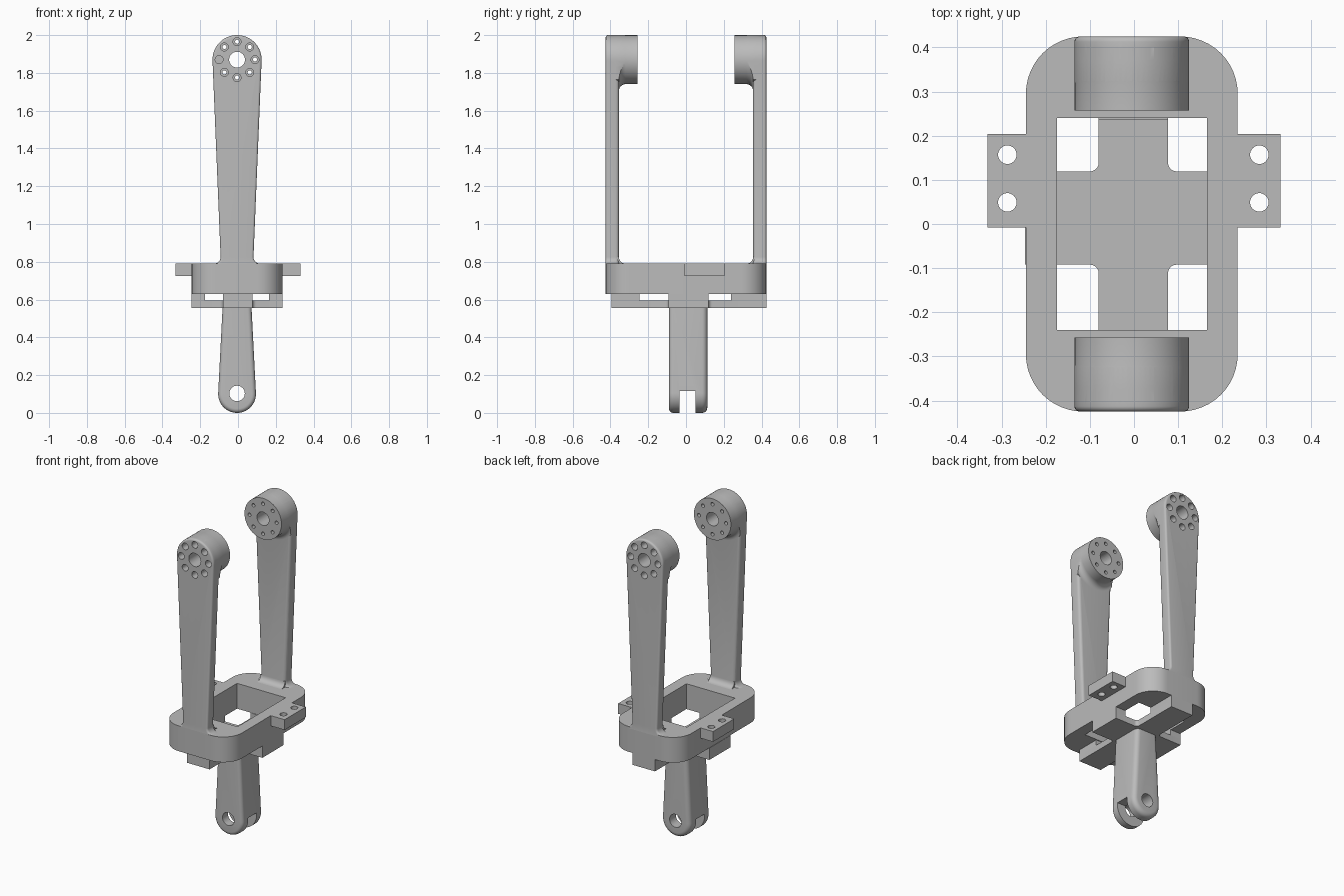
import bpy, bmesh
from math import sin, cos, pi, radians
from mathutils import Matrix

if "Cube" in bpy.data.objects:
    bpy.data.objects.remove(bpy.data.objects["Cube"])

CX = -0.005          # centre line of the body and arms
BODY_TOP, BODY_LOW, PLATE_LOW = 0.79, 0.63, 0.555

mat = bpy.data.materials.new("plain_grey")
mat.use_nodes = True
GREY = (0.5, 0.5, 0.5, 1)
mat.diffuse_color = GREY
mat.node_tree.nodes["Principled BSDF"].inputs["Base Color"].default_value = GREY


def finish(bm, name):
    bmesh.ops.recalc_face_normals(bm, faces=bm.faces)
    me = bpy.data.meshes.new(name)
    bm.to_mesh(me)
    bm.free()
    me.materials.append(mat)
    ob = bpy.data.objects.new(name, me)
    bpy.context.collection.objects.link(ob)
    return ob


def arc(cx, cy, r, a0, a1, n=8):
    """Points along a circular arc, angles in degrees."""
    angles = [radians(a0 + (a1 - a0) * i / n) for i in range(n + 1)]
    return [(cx + r * cos(a), cy + r * sin(a)) for a in angles]


def prism(name, pts, axis, lo, hi, round_lo=0, round_hi=0, open_z=None):
    """Extrude a profile along an axis, optionally rounding the rim of each end."""
    place = {"X": lambda u, v, w: (w, u, v),
             "Y": lambda u, v, w: (u, w, v),
             "Z": lambda u, v, w: (u, v, w)}[axis]
    bm = bmesh.new()
    ends = [[bm.verts.new(place(u, v, w)) for u, v in pts] for w in (lo, hi)]
    n = len(pts)
    caps = [bm.faces.new(e) for e in ends]
    for i in range(n):
        j = (i + 1) % n
        bm.faces.new((ends[0][i], ends[0][j], ends[1][j], ends[1][i]))
    rims = [[e for e in c.edges
             if open_z is None or any(abs(v.co.z - open_z) > 1e-4 for v in e.verts)]
            for c in caps]
    bmesh.ops.recalc_face_normals(bm, faces=bm.faces)
    for rim, width in zip(rims, (round_lo, round_hi)):
        if width:
            bmesh.ops.bevel(bm, geom=rim, offset=width, segments=5, profile=0.5,
                            affect="EDGES", clamp_overlap=False)
    return finish(bm, name)


def box(name, x0, x1, y0, y1, z0, z1):
    return prism(name, [(x0, y0), (x1, y0), (x1, y1), (x0, y1)], "Z", z0, z1)


def rods(name, spots, r, axis, lo, hi, n=32):
    """Several round cutters in one mesh."""
    bm = bmesh.new()
    for u, v in spots:
        mid = (lo + hi) / 2
        if axis == "Y":
            m = Matrix.Translation((u, mid, v)) @ Matrix.Rotation(pi / 2, 4, "X")
        else:
            m = Matrix.Translation((u, v, mid))
        bmesh.ops.create_cone(bm, cap_ends=True, segments=n, radius1=r, radius2=r,
                              depth=hi - lo, matrix=m)
    return finish(bm, name)


def combine(ob, other, how):
    mod = ob.modifiers.new(how, "BOOLEAN")
    mod.operation, mod.object, mod.solver = how, other, "EXACT"
    bpy.context.view_layer.objects.active = ob
    bpy.ops.object.modifier_apply(modifier=mod.name)
    bpy.data.objects.remove(other)


def smooth(ob):
    bpy.ops.object.select_all(action="DESELECT")
    ob.select_set(True)
    bpy.context.view_layer.objects.active = ob
    bpy.ops.object.shade_smooth_by_angle(angle=radians(30))


# Body: rounded frame with a rectangular window and two drilled ears
HW, HL, R = 0.24, 0.425, 0.13
outline = []
for sx, sy, a in ((1, 1, 0), (-1, 1, 90), (-1, -1, 180), (1, -1, 270)):
    outline += arc(CX + sx * (HW - R), sy * (HL - R), R, a, a + 90, 12)
body = prism("body_frame", outline, "Z", BODY_LOW, BODY_TOP)
combine(body, box("ears", -0.332, 0.332, -0.008, 0.204, 0.725, BODY_TOP), "UNION")
combine(body, box("window", -0.175, 0.165, -0.24, 0.24, 0.5, 1), "DIFFERENCE")
ear_spots = [(x, y) for x in (-0.287, 0.284) for y in (0.049, 0.157)]
combine(body, rods("ear_holes", ear_spots, 0.021, "Z", 0.6, 0.9), "DIFFERENCE")
smooth(body)

# Cross plate below the body, with filleted inner corners
X0, X1, Y0, Y1, F = -0.08, 0.077, -0.092, 0.119, 0.02
cross = [(X0, -0.394), (X1, -0.394)]
cross += arc(X1 + F, Y0 - F, F, 180, 90, 5) + [(0.235, Y0), (0.235, Y1)]
cross += arc(X1 + F, Y1 + F, F, 270, 180, 5) + [(X1, HL), (X0, HL)]
cross += arc(X0 - F, Y1 + F, F, 0, -90, 5) + [(-0.247, Y1), (-0.247, Y0)]
cross += arc(X0 - F, Y0 - F, F, 90, 0, 5)
plate = prism("cross_plate", cross, "Z", PLATE_LOW, 0.595)
smooth(plate)

# Feet joining the cross plate to the body
box("foot_front", X0, X1, -0.394, -0.245, 0.595, BODY_LOW)
box("foot_back", X0, X1, 0.237, HL, 0.595, BODY_LOW)
box("foot_right", -0.247, -0.175, Y0, Y1, 0.595, BODY_LOW)
box("foot_left", 0.165, 0.235, Y0, Y1, 0.595, BODY_LOW)

# Lower leg: tapered tongue with round end, cross hole and fork slot
leg_pts = arc(CX, 0.1, 0.1, -183, 3, 28) + [(CX + 0.076, 0.57), (CX - 0.076, 0.57)]
leg = prism("lower_leg", leg_pts, "Y", -0.09, 0.113, 0.022, 0.028, open_z=0.57)
combine(leg, box("slot", -0.3, 0.3, -0.035, 0.05, -0.1, 0.115), "DIFFERENCE")
combine(leg, rods("leg_hole", [(CX, 0.103)], 0.041, "Y", -0.3, 0.3), "DIFFERENCE")
smooth(leg)

# Tall arms: tapered plate, hub on the inside, fillets and bolt circle
HUB_Z, HUB_R, OUT, IN, HUB_IN = 1.87, 0.13, -0.425, -0.355, -0.257
BASE, FR, BW = 0.785, 0.035, 0.087
arm_pts = arc(CX, HUB_Z, HUB_R, -2, 182, 40)
arm_pts += arc(CX - BW - FR, BODY_TOP + FR, FR, 0, -90, 6) + [(CX - BW - FR, BASE)]
arm_pts += [(CX + BW + FR, BASE)] + arc(CX + BW + FR, BODY_TOP + FR, FR, 270, 180, 6)


def make_hub():
    """Turned hub, flared where it meets the plate, trimmed to the arm outline."""
    r = HUB_R - 0.0005
    prof = [(0, -0.4), (r + FR, -0.4)]
    prof += arc(r + FR, IN + FR, FR, -90, -180, 6) + [(r, HUB_IN), (0, HUB_IN)]
    bm = bmesh.new()
    vs = [bm.verts.new((CX + x, y, HUB_Z)) for x, y in prof]
    es = [bm.edges.new(p) for p in zip(vs, vs[1:])]
    bmesh.ops.spin(bm, geom=vs + es, cent=(CX, 0, HUB_Z), axis=(0, 1, 0),
                   angle=2 * pi, steps=64, use_merge=True)
    bmesh.ops.remove_doubles(bm, verts=bm.verts, dist=1e-5)
    hub = finish(bm, "hub")
    combine(hub, prism("trim", arm_pts, "Y", -0.41, -0.1), "INTERSECT")
    return hub


def make_arm(name):
    arm = prism(name, arm_pts, "Y", OUT, IN, 0.012, 0.018, open_z=BASE)
    combine(arm, make_hub(), "UNION")
    fillet = [(IN - 0.02, BASE), (IN + FR, BASE)]
    fillet += arc(IN + FR, BODY_TOP + FR, FR, 270, 180, 6)
    fillet += [(IN - 0.02, BODY_TOP + FR)]
    combine(arm, prism("root", fillet, "X", CX - 0.085, CX + 0.085), "UNION")
    ring = [(CX + 0.095 * cos(i * pi / 4), HUB_Z + 0.095 * sin(i * pi / 4))
            for i in range(8)]
    combine(arm, rods("bore", [(CX, HUB_Z)], 0.042, "Y", -0.6, -0.1), "DIFFERENCE")
    combine(arm, rods("bolts", ring, 0.011, "Y", -0.6, -0.1, 16), "DIFFERENCE")
    combine(arm, rods("sinks", ring, 0.021, "Y", -0.6, -0.29, 24), "DIFFERENCE")
    return arm


front_arm = make_arm("front_arm")
back_arm = front_arm.copy()
back_arm.name = "back_arm"
back_arm.data = front_arm.data.copy()
bpy.context.collection.objects.link(back_arm)
back_arm.data.transform(Matrix.Scale(-1, 4, (0, 1, 0)))
back_arm.data.flip_normals()
for arm in (front_arm, back_arm):
    smooth(arm)
